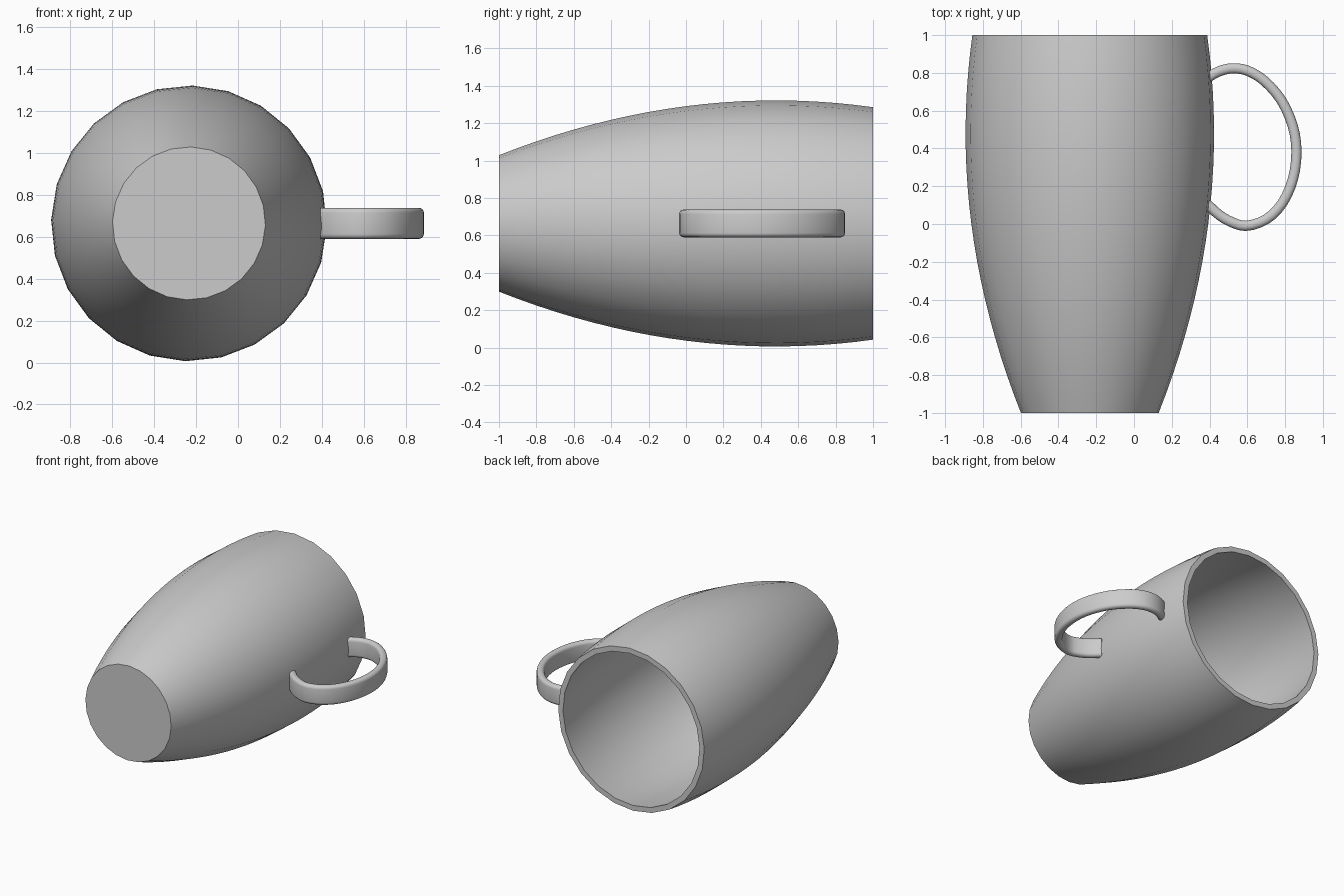
import bpy, bmesh, math
from mathutils import Vector

if "Cube" in bpy.data.objects:
    bpy.data.objects.remove(bpy.data.objects["Cube"])

CX, CZ = -0.234, 0.664      # mug axis runs along y through this point
SIDES = 24
WALL = 0.04

grey = bpy.data.materials.new("plain grey")
grey.diffuse_color = (0.6, 0.6, 0.6, 1)
grey.use_nodes = True
grey.node_tree.nodes["Principled BSDF"].inputs["Base Color"].default_value = grey.diffuse_color


def finish(bm, name, angle):
    bmesh.ops.recalc_face_normals(bm, faces=bm.faces)
    mesh = bpy.data.meshes.new(name)
    bm.to_mesh(mesh)
    bm.free()
    mesh.materials.append(grey)
    ob = bpy.data.objects.new(name, mesh)
    bpy.context.collection.objects.link(ob)
    bpy.ops.object.select_all(action='DESELECT')
    ob.select_set(True)
    bpy.context.view_layer.objects.active = ob
    bpy.ops.object.shade_smooth_by_angle(angle=math.radians(angle))
    return ob


def skin(bm, rings):
    """Join closed rings of points into a tube with capped ends."""
    loops = [[bm.verts.new(p) for p in r] for r in rings]
    for a, b in zip(loops, loops[1:]):
        n = len(a)
        for i in range(n):
            j = (i + 1) % n
            bm.faces.new((a[i], a[j], b[j], b[i]))
    bm.faces.new(loops[0])
    bm.faces.new(loops[-1])


# Cup: bulging outer wall, rim, inner wall and inner floor
def radius(y):
    return 0.658 - 0.1338 * (y - 0.48) ** 2


def circle(y, r):
    pts = []
    for i in range(SIDES):
        a = math.radians(-1.5) + 2 * math.pi * i / SIDES
        pts.append((CX + r * math.cos(a), y, CZ + r * math.sin(a)))
    return pts


STEPS = 20
outer = [-1 + 2 * i / STEPS for i in range(STEPS + 1)]
floor_y = -1 + WALL
inner = [1 + (floor_y - 1) * i / STEPS for i in range(STEPS + 1)]
bm = bmesh.new()
skin(bm, [circle(y, radius(y)) for y in outer]
     + [circle(y, radius(y) - WALL) for y in inner])
finish(bm, "cup_body", 35)

# Handle: flat rounded band swept along a lopsided loop
path = [(0.385, 0.772), (0.45, 0.808), (0.52, 0.824), (0.60, 0.812),
        (0.69, 0.758), (0.78, 0.655), (0.84, 0.52), (0.86, 0.385),
        (0.842, 0.24), (0.785, 0.11), (0.70, 0.025), (0.59, -0.01),
        (0.50, 0.018), (0.44, 0.057), (0.385, 0.108)]
path = [Vector((x, y, 0)) for x, y in path]


def catmull(p0, p1, p2, p3, t):
    return 0.5 * (2 * p1 + (p2 - p0) * t + (2 * p0 - 5 * p1 + 4 * p2 - p3) * t * t
                  + (3 * p1 - p0 - 3 * p2 + p3) * t ** 3)


ext = [2 * path[0] - path[1]] + path + [2 * path[-1] - path[-2]]
line = [catmull(*ext[i:i + 4], k / 3) for i in range(len(path) - 1) for k in range(3)]
line.append(path[-1])

HALF_T, HALF_H, CORNER = 0.027, 0.074, 0.024
section = []
for q, (sx, sz) in enumerate([(1, 1), (-1, 1), (-1, -1), (1, -1)]):
    for k in range(5):
        a = math.pi / 2 * (q + k / 4)
        section.append((sx * (HALF_T - CORNER) + CORNER * math.cos(a),
                        sz * (HALF_H - CORNER) + CORNER * math.sin(a)))

rings = []
for i, p in enumerate(line):
    d = (line[min(i + 1, len(line) - 1)] - line[max(i - 1, 0)]).normalized()
    side = Vector((-d.y, d.x, 0))
    rings.append([p + side * u + Vector((0, 0, CZ + v)) for u, v in section])
bm = bmesh.new()
skin(bm, rings)
finish(bm, "handle", 40)
